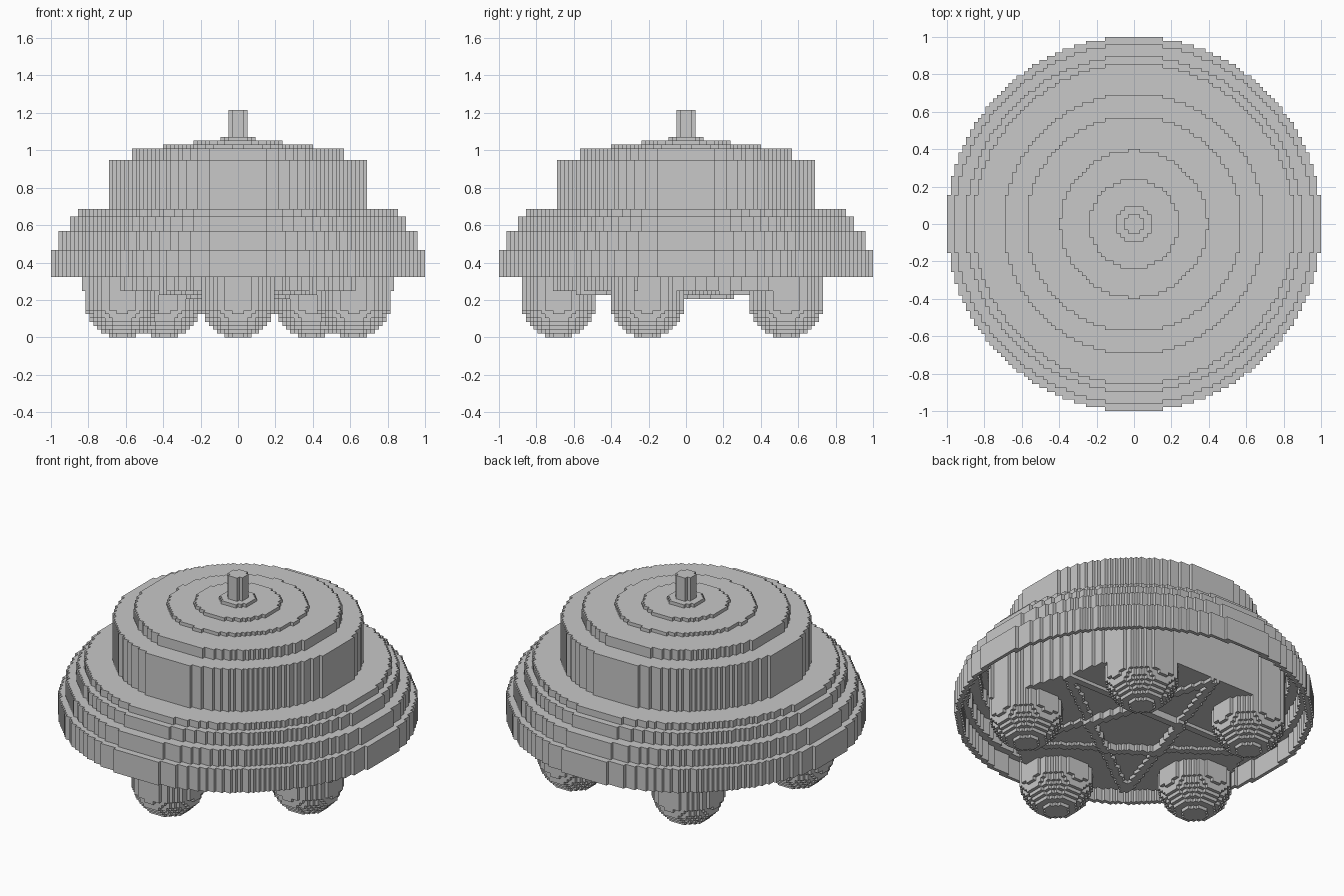
import bpy
import bmesh
import math

cube = bpy.data.objects.get("Cube")
if cube:
    bpy.data.objects.remove(cube, do_unlink=True)

HALF = 48                    # cells on each side of the centre cell
U = 2 / (2 * HALF + 1)       # size of one cell

grey = bpy.data.materials.new("plain grey")
grey.use_nodes = True
colour = (0.58, 0.58, 0.58, 1)
grey.diffuse_color = colour
grey.node_tree.nodes["Principled BSDF"].inputs["Base Color"].default_value = colour


def cells(rule):
    """Grid cells whose centre meets a rule."""
    span = range(-HALF, HALF + 1)
    return {(i, j) for i in span for j in span if rule(i, j)}


def ring(outer, inner=-1, cx=0, cy=0):
    return cells(lambda i, j: inner < math.hypot(i - cx, j - cy) <= outer + 0.1)


def build(name, layers):
    """Blocky solid from stacked (bottom, top, cells) layers, outer faces only."""
    bm = bmesh.new()
    verts = {}

    def vert(x, y, z):
        key = (x, y, z)
        if key not in verts:
            verts[key] = bm.verts.new(((x - 0.5) * U, (y - 0.5) * U, z * U))
        return verts[key]

    for n, (z0, z1, here) in enumerate(layers):
        below = layers[n - 1][2] if n else set()
        above = layers[n + 1][2] if n + 1 < len(layers) else set()
        for i, j in here:
            a, b, c, d = (i, j), (i + 1, j), (i + 1, j + 1), (i, j + 1)
            if (i, j) not in above:
                bm.faces.new([vert(*p, z1) for p in (a, b, c, d)])
            if (i, j) not in below:
                bm.faces.new([vert(*p, z0) for p in (d, c, b, a)])
            sides = (((0, -1), a, b), ((1, 0), b, c), ((0, 1), c, d), ((-1, 0), d, a))
            for (di, dj), p, q in sides:
                if (i + di, j + dj) not in here:
                    bm.faces.new([vert(*p, z0), vert(*q, z0), vert(*q, z1), vert(*p, z1)])
    mesh = bpy.data.meshes.new(name)
    bm.to_mesh(mesh)
    bm.free()
    mesh.materials.append(grey)
    obj = bpy.data.objects.new(name, mesh)
    bpy.context.collection.objects.link(obj)
    return obj


# Stepped dome: thin walls, each capped by a ledge that meets the next wall
levels = [15.7, 22.7, 27.6, 31.3, 33.3, 46, 49, 50, 51, 52, 59]
radii = [48.5, 46.5, 43.5, 41.5, 33.7, 27.8, 19, 11.4, 4.5, 2.5]
dome = []
for n in range(5):
    bottom, top = levels[n], levels[n + 1]
    dome.append((bottom, top - 1, ring(radii[n], radii[n] - 1.2)))
    dome.append((top - 1, top, ring(radii[n], radii[n + 1] - 1.2)))
for n in range(5, 9):
    dome.append((levels[n], levels[n + 1], ring(radii[n])))
build("stepped_dome", dome)
build("mast", [(levels[9], levels[10], ring(radii[9]))])

# Five-sided core under the dome, its corners wrapping the feet
normals = [math.radians(90 + 72 * k) for k in range(5)]
APOTHEM = 34


def along(i, j, a):
    """Distance out from the centre and sideways for a direction."""
    return (i * math.cos(a) + j * math.sin(a), j * math.cos(a) - i * math.sin(a))


core = cells(lambda i, j: all(along(i, j, a)[0] <= APOTHEM + 0.1 for a in normals))
build("five_sided_core", [(12, 31, core)])


# Star of thin bars on the underside of the core, deeper around the middle
def on_star(i, j):
    for a in normals:
        out, side = along(i, j, a)
        if abs(out - 0.309 * APOTHEM) < 1.1 and abs(side) < 0.951 * APOTHEM:
            return True
    return False


star = cells(on_star)
middle = {(i, j) for i, j in star if math.hypot(i, j) < 14}
build("underside_star", [(10, 11, middle), (11, 12, star)])


# Round-ended feet
def foot(name, cx, cy):
    layers = []
    for k in range(9):
        radius = math.sqrt(9.6 ** 2 - (9 - k) ** 2)
        layers.append((k, k + 1, ring(radius, -1, cx, cy)))
    layers.append((9, 28, ring(9.5, -1, cx, cy)))
    build(name, layers)


foot("front_foot", 0, -33)
for side, sign in (("left", 1), ("right", -1)):
    foot(side + "_foot", sign * 30, -10)
    foot("back_" + side + "_foot", sign * 19, 26)
